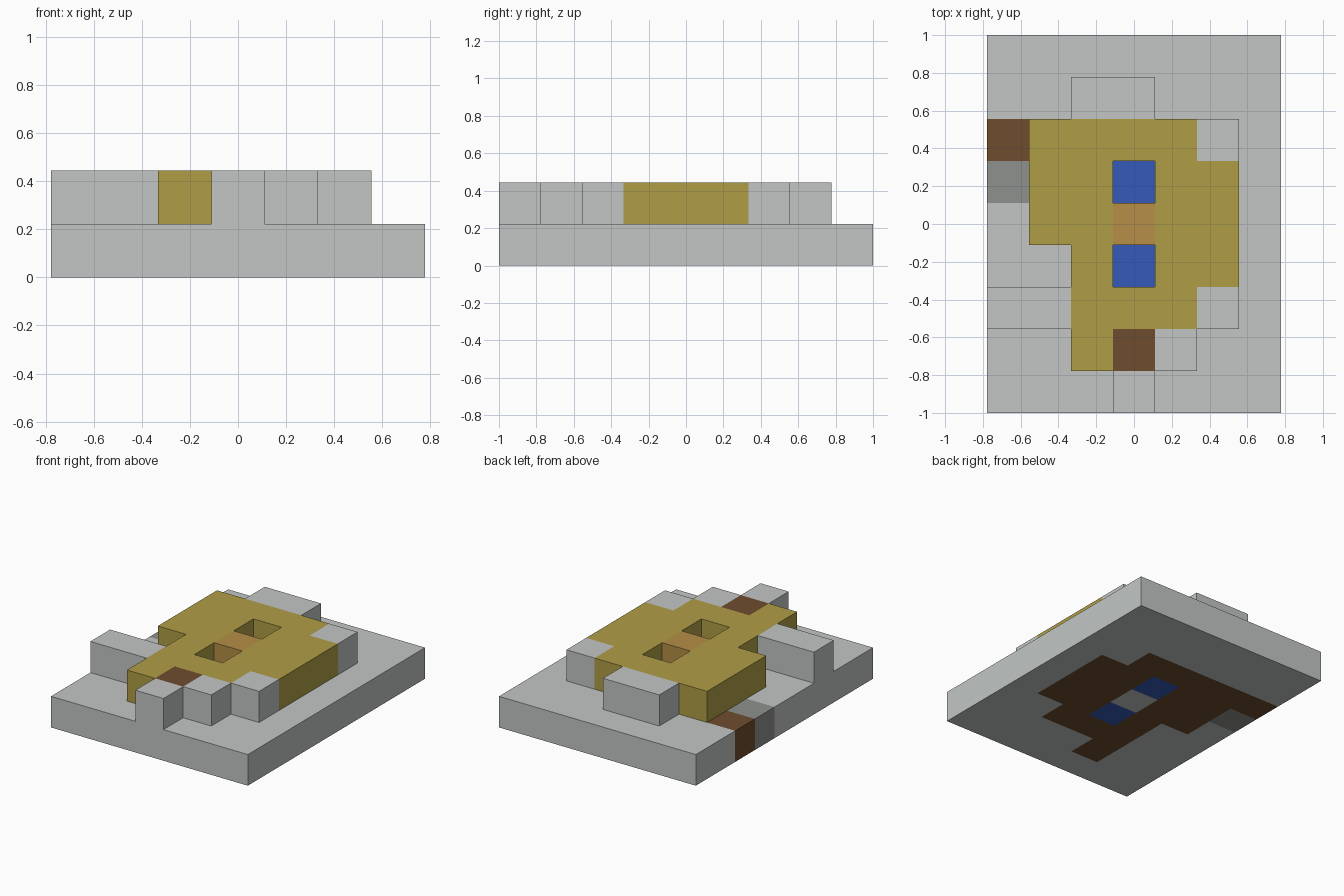
import bpy, bmesh
from mathutils import Vector

cube = bpy.data.objects.get("Cube")
if cube:
    bpy.data.objects.remove(cube, do_unlink=True)

CELL = 2 / 9

# Plan of each layer, back row first; a dot is an empty cell
SLAB = """LLLLLLL
LLLLLLL
BBBBBLL
MBBUBBL
LBBLBBL
LLBUBBL
LLBBBLL
LLBLLLL
LLLLLLL""".split()

RELIEF = """.......
..LL...
.YYYYL.
.YY.YY.
.YYTYY.
..Y.YY.
LLYYYL.
..YBL..
...L...""".split()

COLOURS = {
    "L": ("light_grey", (194, 198, 197)),
    "M": ("mid_grey", (143, 145, 141)),
    "Y": ("gold", (176, 158, 70)),
    "B": ("brown", (110, 77, 46)),
    "U": ("blue", (54, 90, 187)),
    "T": ("tan", (182, 142, 71)),
}


def linear(v):
    v /= 255
    return v / 12.92 if v <= 0.04045 else ((v + 0.055) / 1.055) ** 2.4


def make_material(name, rgb):
    mat = bpy.data.materials.new(name)
    colour = (*map(linear, rgb), 1)
    mat.use_nodes = True
    mat.diffuse_color = colour
    bsdf = mat.node_tree.nodes["Principled BSDF"]
    bsdf.inputs["Base Color"].default_value = colour
    bsdf.inputs["Roughness"].default_value = 0.9
    return mat


MATERIALS = {code: make_material(*spec) for code, spec in COLOURS.items()}

# All filled cells, keyed by column, row from the front, and layer
cells = {}
for k, layer in enumerate((SLAB, RELIEF)):
    for j, row in enumerate(reversed(layer)):
        for i, code in enumerate(row):
            if code != ".":
                cells[i, j, k] = code


def build_part(name, belongs):
    """Build the outer shell of the cells chosen by the rule."""
    part = {c: code for c, code in cells.items() if belongs(c[2], code)}
    codes = sorted(set(part.values()))
    bm = bmesh.new()
    for cell, code in part.items():
        centre = Vector(cell) + Vector((-3, -4, 0.5))
        for axis in range(3):
            for sign in (-1, 1):
                near = list(cell)
                near[axis] += sign
                if tuple(near) in cells:
                    continue
                # One square, wound so that its normal points outward
                n, u, v = Vector(), Vector(), Vector()
                n[axis] = sign / 2
                u[(axis + 1) % 3] = 0.5
                v[(axis + 2) % 3] = sign / 2
                corners = (-u - v, u - v, u + v, v - u)
                face = bm.faces.new([bm.verts.new((centre + n + c) * CELL)
                                     for c in corners])
                face.material_index = codes.index(code)
    bmesh.ops.remove_doubles(bm, verts=bm.verts, dist=0.001)
    mesh = bpy.data.meshes.new(name)
    bm.to_mesh(mesh)
    bm.free()
    for code in codes:
        mesh.materials.append(MATERIALS[code])
    bpy.context.collection.objects.link(bpy.data.objects.new(name, mesh))


# Flat slab with the inlaid pattern, then the raised figure and its border
build_part("inlaid_slab", lambda k, code: k == 0)
build_part("raised_figure", lambda k, code: k == 1 and code != "L")
build_part("raised_border", lambda k, code: k == 1 and code == "L")
